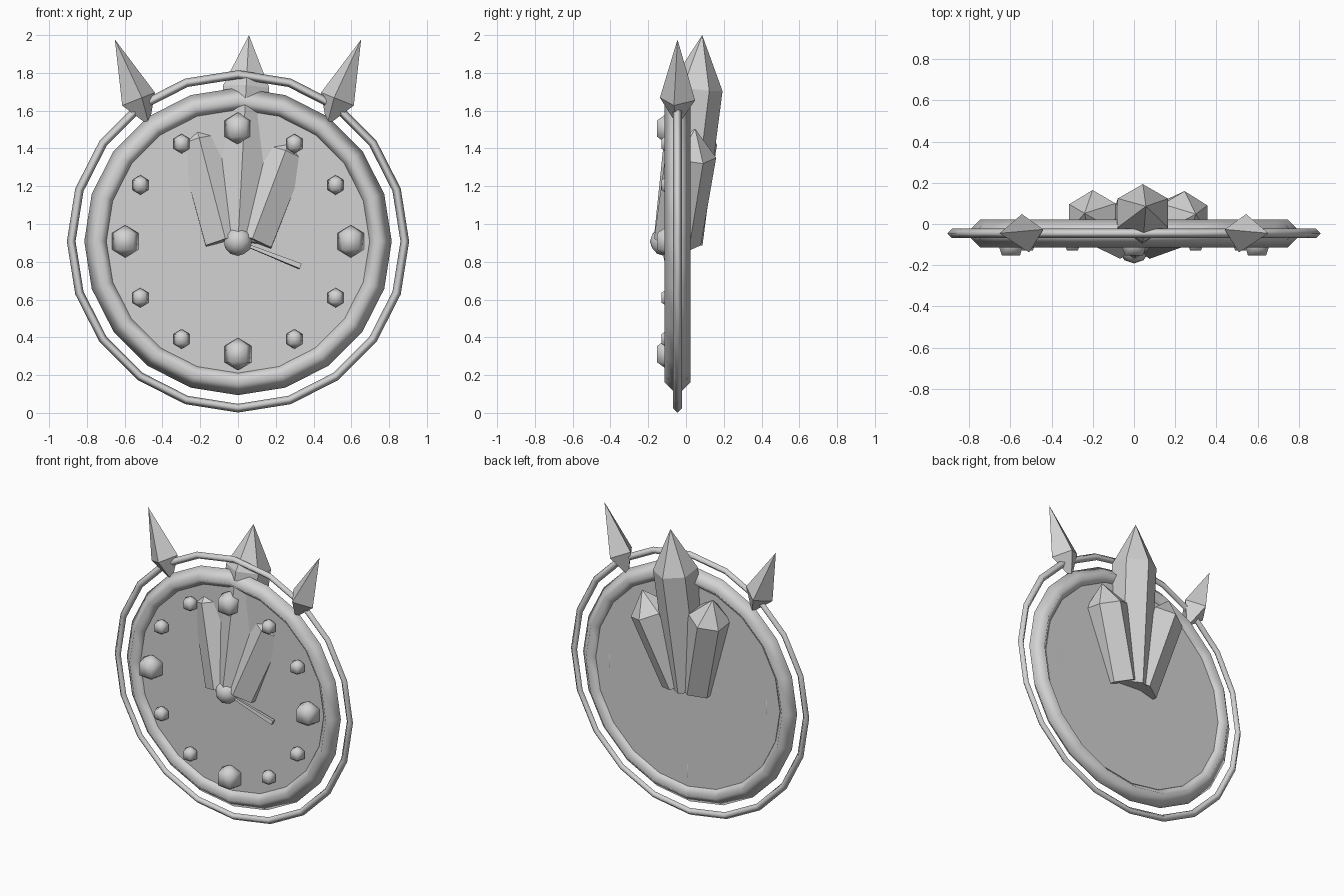
import bpy, bmesh, math
from mathutils import Vector

if "Cube" in bpy.data.objects:
    bpy.data.objects.remove(bpy.data.objects["Cube"])

CZ, CY = 0.908, -0.045          # clock centre

grey = bpy.data.materials.new("stone_grey")
grey.diffuse_color = (0.65, 0.65, 0.65, 1)
grey.use_nodes = True
grey.node_tree.nodes["Principled BSDF"].inputs["Base Color"].default_value = grey.diffuse_color


def finish(name, smooth):
    ob = bpy.context.object
    ob.name = name
    ob.data.materials.append(grey)
    if smooth:
        bpy.ops.object.shade_smooth()
    return ob


def ring(name, major, minor, sides):
    bpy.ops.mesh.primitive_torus_add(
        major_radius=major, minor_radius=minor, major_segments=20,
        minor_segments=sides, location=(0, CY, CZ), rotation=(math.pi / 2, 0, 0))
    return finish(name, True)


def bead(name, loc, r):
    bpy.ops.mesh.primitive_uv_sphere_add(segments=5, ring_count=3, radius=r, location=loc)
    return finish(name, True)


def shard(name, start, end, profile, sides, turn=0.0):
    """Faceted solid along start-end; profile holds (fraction, radius)."""
    a, b = Vector(start), Vector(end)
    axis = b - a
    q = Vector((0, 0, 1)).rotation_difference(axis)
    bm = bmesh.new()
    rings = []
    for t, r in profile:
        c = a + axis * t
        if r == 0:
            rings.append([bm.verts.new(c)])
        else:
            rings.append([bm.verts.new(c + q @ Vector((
                r * math.cos(turn + math.tau * i / sides),
                r * math.sin(turn + math.tau * i / sides), 0))) for i in range(sides)])
    for lo, hi in zip(rings, rings[1:]):
        for i in range(sides):
            j = (i + 1) % sides
            if len(lo) == 1:
                bm.faces.new((lo[0], hi[j], hi[i]))
            elif len(hi) == 1:
                bm.faces.new((lo[i], lo[j], hi[0]))
            else:
                bm.faces.new((lo[i], lo[j], hi[j], hi[i]))
    for end_ring in (rings[0], rings[-1]):
        if len(end_ring) > 1:
            bm.faces.new(end_ring)
    bmesh.ops.recalc_face_normals(bm, faces=bm.faces)
    me = bpy.data.meshes.new(name)
    bm.to_mesh(me)
    bm.free()
    me.materials.append(grey)
    ob = bpy.data.objects.new(name, me)
    bpy.context.collection.objects.link(ob)
    return ob


# rim, outer hoop and dial
ring("rim", 0.746, 0.068, 4)
ring("outer_hoop", 0.883, 0.023, 4)
bpy.ops.mesh.primitive_cylinder_add(
    vertices=20, radius=0.7, depth=0.044, location=(0, CY + 0.003, CZ),
    rotation=(math.pi / 2, 0, 0))
finish("dial", False)

# hour markers, larger on the quarters
for h in range(12):
    a = math.tau * h / 12
    big = h % 3 == 0
    bead("quarter_marker" if big else "hour_marker",
         (0.597 * math.sin(a), -0.093, CZ + 0.597 * math.cos(a)),
         0.086 if big else 0.052)

# hub and thin hand
bpy.ops.mesh.primitive_ico_sphere_add(subdivisions=2, radius=0.077, location=(0, -0.114, CZ))
finish("hub", True)
shard("thin_hand", (0.02, -0.125, CZ - 0.01), (0.33, -0.09, 0.776),
      [(0, 0.01), (1, 0.02)], 4, math.pi / 4)

# three crystals growing up through the dial
HEX = math.pi / 6
shard("tall_crystal", (0, -0.042, 0.9), (0.058, 0.086, 2.0),
      [(0, 0.13), (0.745, 0.141), (1, 0)], 6, HEX)
shard("left_crystal", (-0.065, -0.045, 0.905), (-0.24, 0.052, 1.58),
      [(0, 0.125), (0.79, 0.134), (1, 0)], 6, HEX)
shard("right_crystal", (0.073, -0.045, 0.905), (0.3, 0.048, 1.505),
      [(0, 0.125), (0.775, 0.134), (1, 0)], 6, HEX)

# pair of pointed spikes on the upper rim
for s, side in ((-1, "left"), (1, "right")):
    shard(side + "_spike", (s * 0.47, CY, 1.52), (s * 0.652, CY, 1.977),
          [(0, 0), (0.31, 0.095), (1, 0)], 4, s * -0.2)
